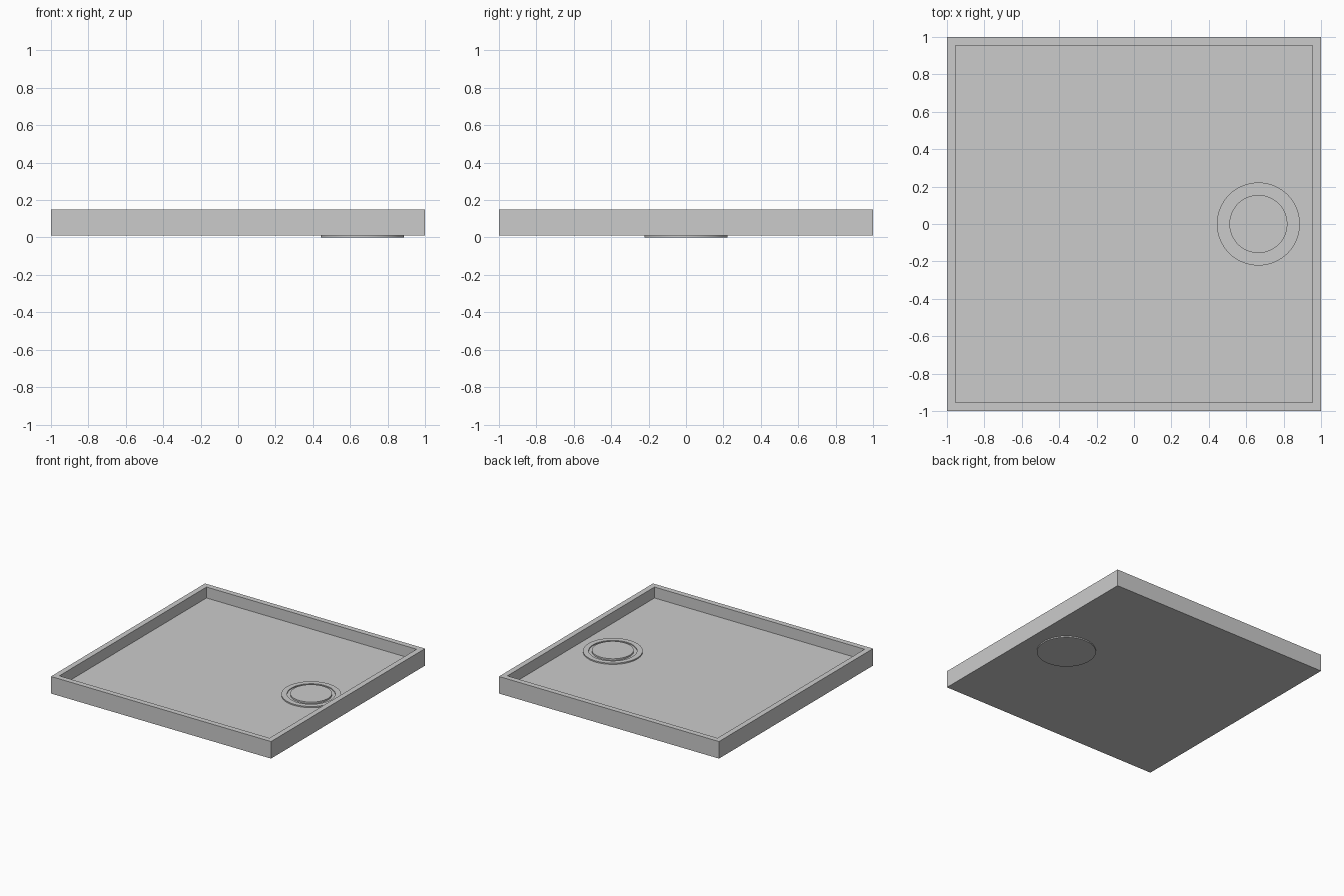
import bpy, bmesh, math

if "Cube" in bpy.data.objects:
    bpy.data.objects.remove(bpy.data.objects["Cube"])

SIDES = 64
Z_FLOOR = 0.06


def finish(name, bm, loc=(0, 0, 0)):
    bmesh.ops.recalc_face_normals(bm, faces=bm.faces)
    me = bpy.data.meshes.new(name)
    bm.to_mesh(me)
    bm.free()
    ob = bpy.data.objects.new(name, me)
    ob.location = loc
    bpy.context.collection.objects.link(ob)
    return ob


def loft(name, rings, n, loc=(0, 0, 0), phase=0.0):
    """Stack (radius, z) rings of n sides and cap both ends."""
    bm = bmesh.new()
    loops = [[bm.verts.new((r * math.cos(phase + math.tau * i / n),
                            r * math.sin(phase + math.tau * i / n), z))
              for i in range(n)] for r, z in rings]
    for a, b in zip(loops, loops[1:]):
        for i in range(n):
            j = (i + 1) % n
            bm.faces.new((a[i], a[j], b[j], b[i]))
    bm.faces.new(loops[0][::-1])
    bm.faces.new(loops[-1])
    return finish(name, bm, loc)


# square tray with a raised rim and sunken floor
D = math.sqrt(2)
outer, inner = D, 0.955 * D
loft("shower_tray", [(outer, 0.01), (outer, 0.15), (inner, 0.15),
                     (inner, Z_FLOOR)], 4, phase=math.pi / 4)

# round drain: flange, ring groove and central cap
drain = loft("drain_cover", [(0.222, 0.0), (0.222, 0.07), (0.18, 0.07),
                             (0.18, 0.062), (0.155, 0.062), (0.155, 0.075)],
             SIDES, loc=(0.665, 0, 0))
bpy.context.view_layer.objects.active = drain
drain.select_set(True)
bpy.ops.object.shade_smooth_by_angle(angle=math.radians(30))
